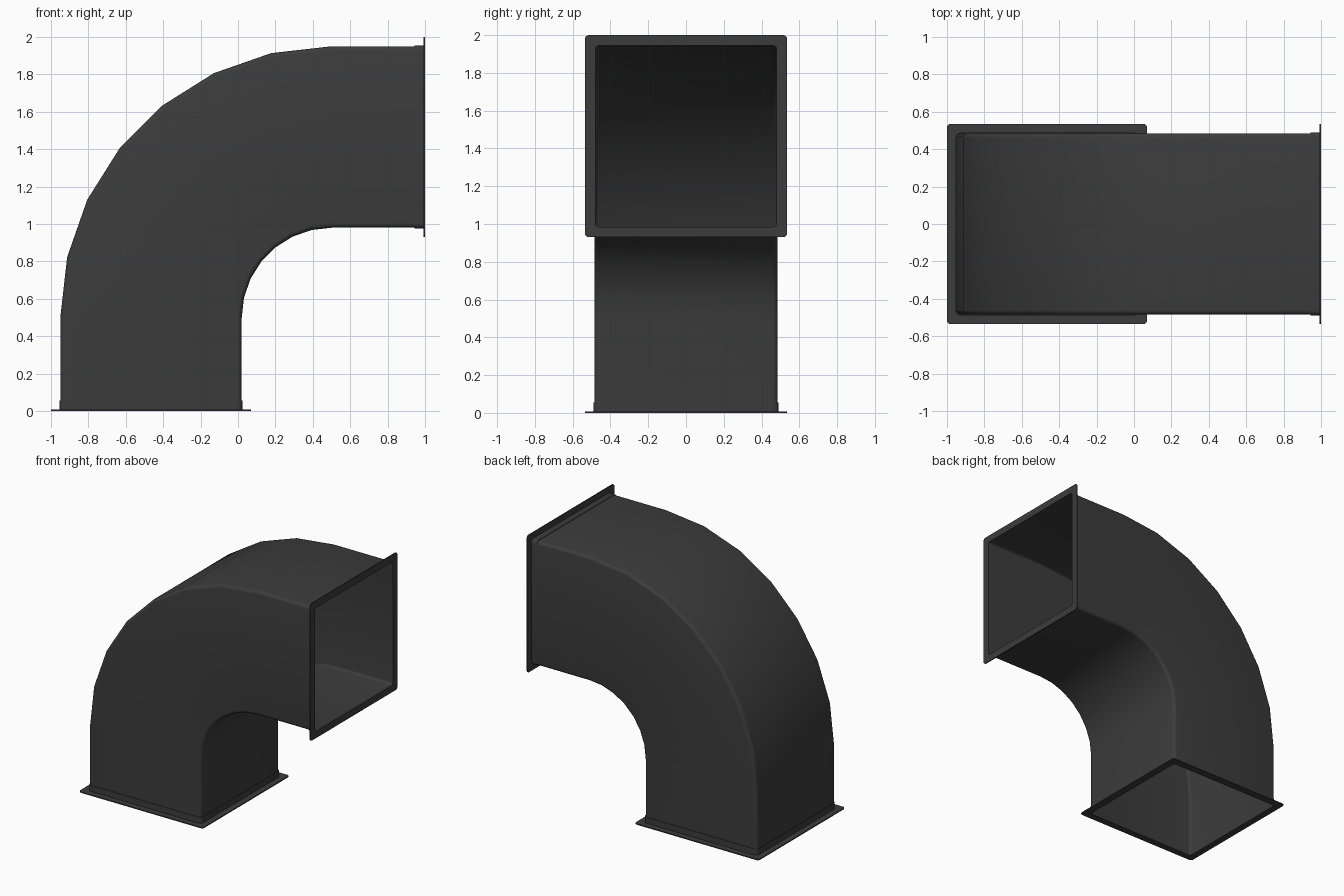
import bpy, bmesh
from math import sin, cos, pi, radians
from mathutils import Vector

if "Cube" in bpy.data.objects:
    bpy.data.objects.remove(bpy.data.objects["Cube"], do_unlink=True)

BEND = 0.965        # centreline radius of the elbow
CENTRE = 0.5        # bend centre in x and z, also the straight length
OUTER, WALL = 0.485, 0.005
STEPS = 7

metal = bpy.data.materials.new("dark grey metal")
metal.use_nodes = True
colour = (0.045, 0.045, 0.045, 1)
metal.diffuse_color = colour
metal.node_tree.nodes["Principled BSDF"].inputs["Base Color"].default_value = colour


def section(half, radius, angle, shift):
    """Rounded square across the duct path at a bend angle, shifted along it."""
    outward = Vector((-cos(angle), 0, sin(angle)))
    along = Vector((sin(angle), 0, cos(angle)))
    origin = Vector((CENTRE, 0, CENTRE)) + outward * BEND + along * shift
    points = []
    for corner in range(4):
        mid = pi / 4 + corner * pi / 2
        cu = (half - radius) * (1 if cos(mid) > 0 else -1)
        cv = (half - radius) * (1 if sin(mid) > 0 else -1)
        for k in range(5):
            a = corner * pi / 2 + k * pi / 8
            points.append(origin + outward * (cu + radius * cos(a))
                          + Vector((0, cv + radius * sin(a), 0)))
    return points


def skin(name, sections):
    """Closed shell through a cyclic series of sections."""
    bm = bmesh.new()
    rings = [[bm.verts.new(p) for p in s] for s in sections]
    for i, ring in enumerate(rings):
        following = rings[(i + 1) % len(rings)]
        for j in range(len(ring)):
            k = (j + 1) % len(ring)
            bm.faces.new((ring[j], ring[k], following[k], following[j]))
    bmesh.ops.recalc_face_normals(bm, faces=bm.faces)
    mesh = bpy.data.meshes.new(name)
    bm.to_mesh(mesh)
    bm.free()
    mesh.materials.append(metal)
    obj = bpy.data.objects.new(name, mesh)
    bpy.context.collection.objects.link(obj)
    bpy.ops.object.select_all(action="DESELECT")
    obj.select_set(True)
    bpy.context.view_layer.objects.active = obj
    bpy.ops.object.shade_smooth_by_angle(angle=radians(30))


# Hollow duct: outer skin out along the path, inner skin back
path = [(0, -CENTRE)]
path += [(i * pi / 2 / STEPS, 0) for i in range(STEPS + 1)]
path += [(pi / 2, CENTRE)]
skin("duct_elbow",
     [section(OUTER, 0.025, a, t) for a, t in path]
     + [section(OUTER - WALL, 0.02, a, t) for a, t in reversed(path)])

# Flanges: flat lip plus a short collar hugging each duct end
angle_profile = [(0.482, 0.022, 0), (0.535, 0.02, 0), (0.535, 0.02, 0.008),
                 (0.489, 0.027, 0.008), (0.489, 0.027, 0.055), (0.482, 0.022, 0.055)]
for name, angle, side in (("bottom_flange", 0, -1), ("side_flange", pi / 2, 1)):
    skin(name, [section(half, radius, angle, side * (CENTRE - depth))
                for half, radius, depth in angle_profile])
